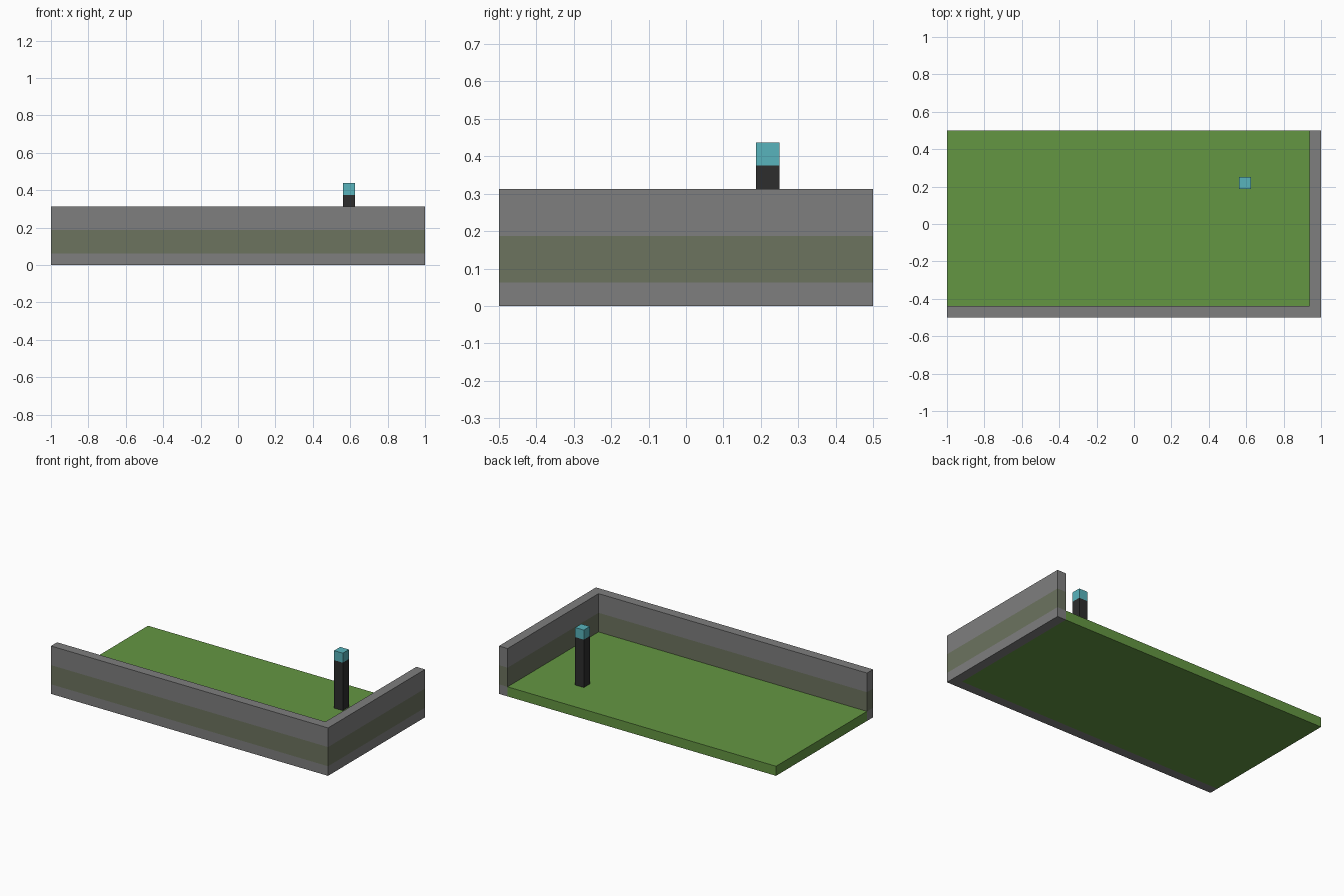
import bpy
import bmesh

cube = bpy.data.objects.get("Cube")
if cube:
    bpy.data.objects.remove(cube, do_unlink=True)

U = 1 / 16  # one block unit


def linear(c):
    c /= 255
    return c / 12.92 if c <= 0.04045 else ((c + 0.055) / 1.055) ** 2.4


def material(name, *rgb):
    mat = bpy.data.materials.new(name)
    color = (*map(linear, rgb), 1)
    mat.diffuse_color = color
    mat.use_nodes = True
    mat.node_tree.nodes["Principled BSDF"].inputs["Base Color"].default_value = color
    return mat


grass = material("grass green", 100, 150, 66)
stone = material("stone grey", 126, 126, 126)
moss = material("mossy grey", 108, 115, 95)
charcoal = material("charcoal", 45, 45, 45)
teal = material("teal", 88, 180, 188)


def prism(name, outline, bottom, top, mats, bands=()):
    """Extrude an outline upward; faces above each band height take the next material."""
    bm = bmesh.new()
    base = bm.faces.new([bm.verts.new((x, y, bottom)) for x, y in outline])
    new = bmesh.ops.extrude_face_region(bm, geom=[base], use_keep_orig=True)["geom"]
    verts = [v for v in new if isinstance(v, bmesh.types.BMVert)]
    bmesh.ops.translate(bm, verts=verts, vec=(0, 0, top - bottom))
    for z in bands:
        bmesh.ops.bisect_plane(bm, geom=bm.verts[:] + bm.edges[:] + bm.faces[:],
                               plane_co=(0, 0, z), plane_no=(0, 0, 1))
    bmesh.ops.recalc_face_normals(bm, faces=bm.faces)
    for f in bm.faces:
        f.material_index = sum(f.calc_center_median().z > z for z in bands)
    mesh = bpy.data.meshes.new(name)
    bm.to_mesh(mesh)
    bm.free()
    for m in mats:
        mesh.materials.append(m)
    obj = bpy.data.objects.new(name, mesh)
    bpy.context.collection.objects.link(obj)
    return obj


def rect(x0, y0, x1, y1):
    return [(x0, y0), (x1, y0), (x1, y1), (x0, y1)]


# Grass slab
prism("grass_floor", rect(-1, U - 0.5, 1 - U, 0.5), 0, U, [grass])

# L-shaped wall with a mossy middle band
corner = [(-1, -0.5), (1, -0.5), (1, 0.5), (1 - U, 0.5), (1 - U, U - 0.5), (-1, U - 0.5)]
prism("corner_wall", corner, 0, 5 * U, [stone, moss, stone], (U, 3 * U))

# Post with a coloured cap
prism("post", rect(9 * U, 3 * U, 10 * U, 4 * U), U, 7 * U, [charcoal, teal], (6 * U,))
